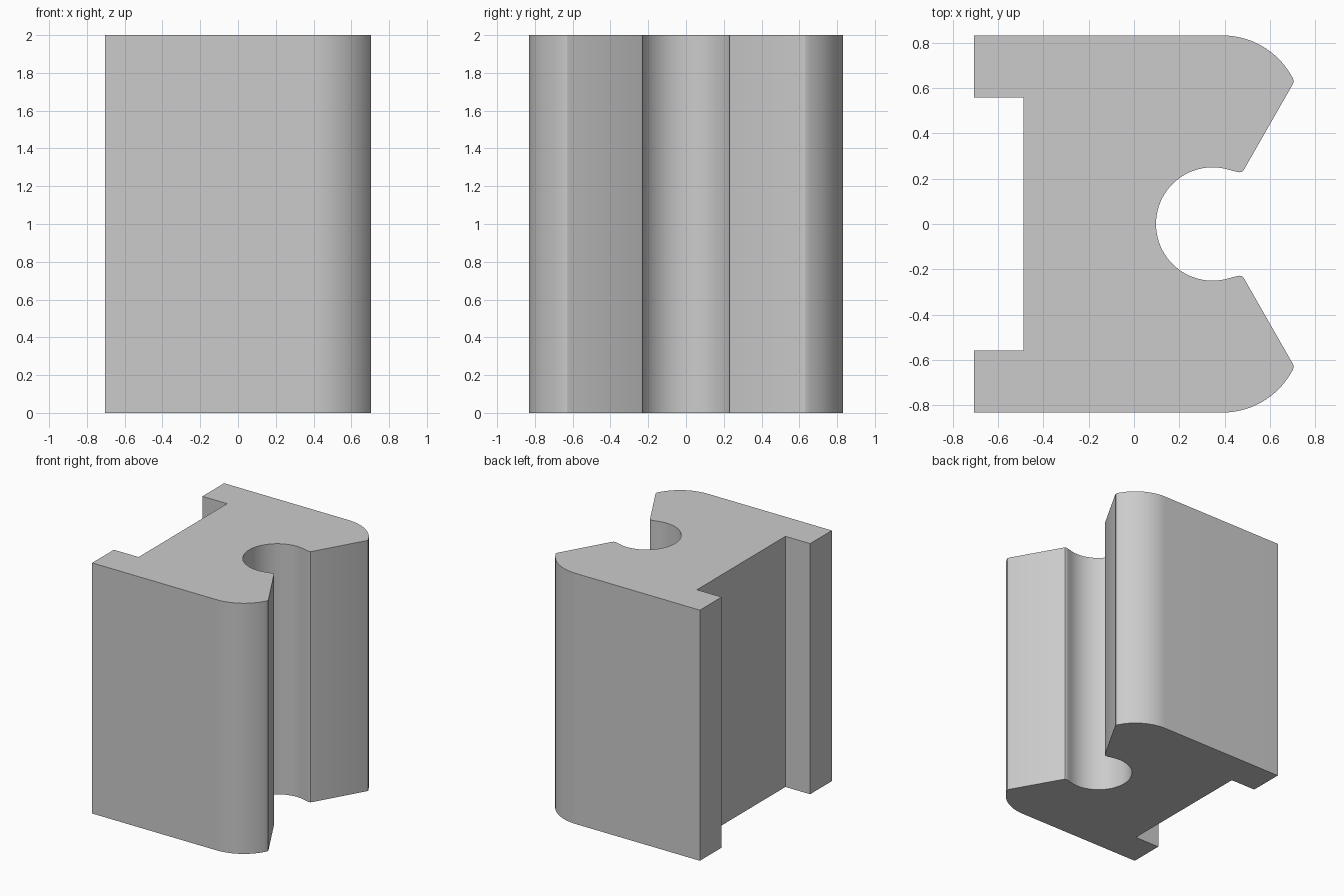
import bpy, bmesh
from math import cos, sin, radians

if "Cube" in bpy.data.objects:
    bpy.data.objects.remove(bpy.data.objects["Cube"])


def arc(cx, cy, r, a0, a1, n):
    """Points along an arc, angles in degrees."""
    angles = [radians(a0 + (a1 - a0) * i / n) for i in range(n + 1)]
    return [(cx + r * cos(a), cy + r * sin(a)) for a in angles]


# Upper half of the cross-section, from the back notch round to the groove
half = [(-0.487, 0.558), (-0.705, 0.558), (-0.705, 0.832)]
half += arc(0.39, 0.482, 0.35, 90, 30, 16)                # rounded shoulder
half += [(0.702, 0.641), (0.705, 0.63), (0.701, 0.617)]   # blunt tip
half += [(0.486, 0.241), (0.478, 0.231), (0.465, 0.228), (0.45, 0.231)]
half += arc(0.347, 0, 0.25, 73, 180, 24)                  # round groove

# Mirror across y = 0; the last groove point lies on the centre line
half[-1] = (half[-1][0], 0.0)
profile = half + [(x, -y) for x, y in reversed(half[:-1])]

# Extrude the profile into the block
bm = bmesh.new()
face = bm.faces.new([bm.verts.new((x, y, 0)) for x, y in profile])
result = bmesh.ops.extrude_face_region(bm, geom=[face])
top = [v for v in result["geom"] if isinstance(v, bmesh.types.BMVert)]
bmesh.ops.translate(bm, verts=top, vec=(0, 0, 2))
bmesh.ops.recalc_face_normals(bm, faces=bm.faces)
mesh = bpy.data.meshes.new("grooved_block")
bm.to_mesh(mesh)
bm.free()

block = bpy.data.objects.new("grooved_block", mesh)
bpy.context.collection.objects.link(block)
bpy.context.view_layer.objects.active = block
block.select_set(True)
bpy.ops.object.shade_smooth_by_angle(angle=radians(30))
